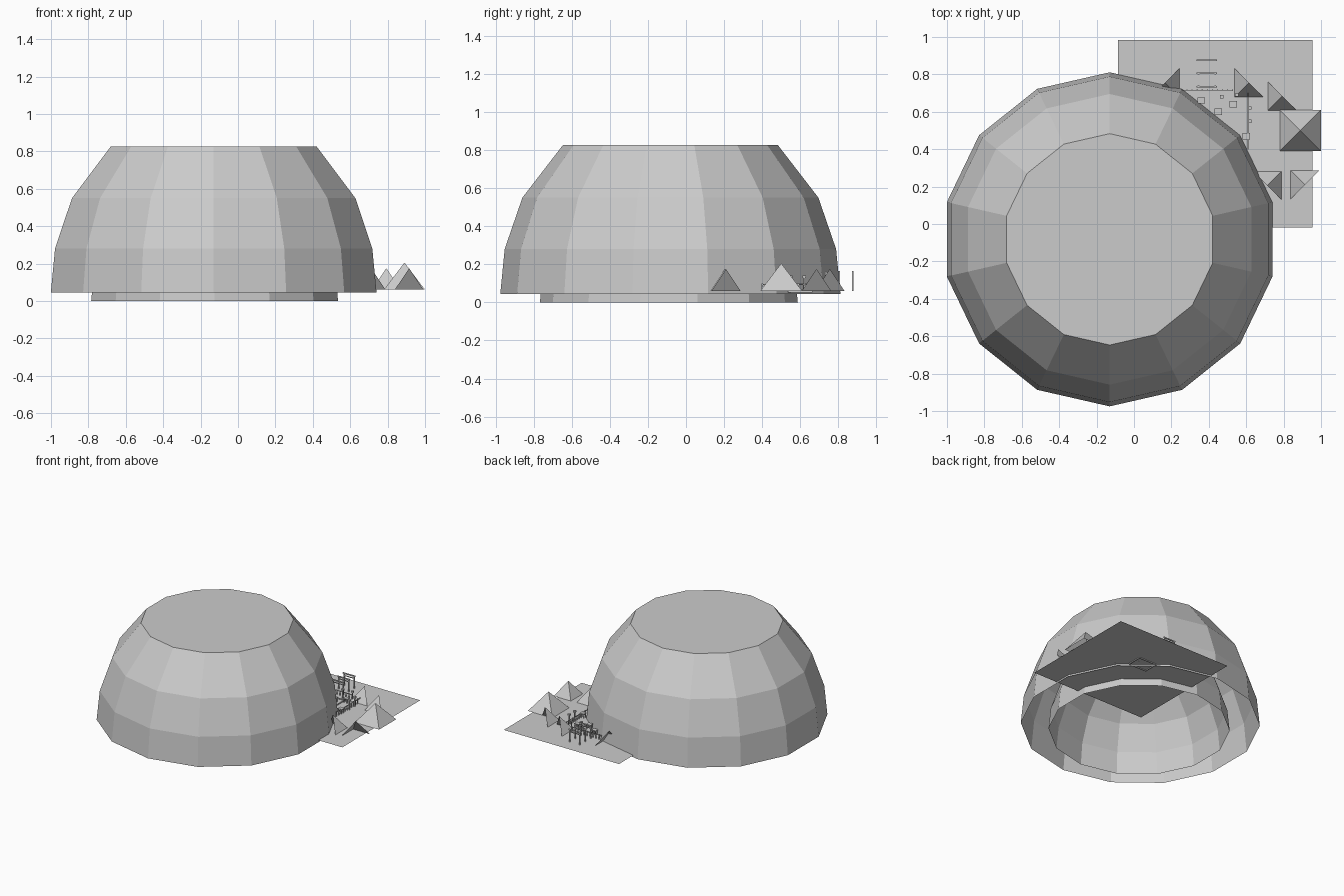
import bpy, bmesh, math
from mathutils import Matrix, Vector

cube = bpy.data.objects.get("Cube")
if cube:
    bpy.data.objects.remove(cube, do_unlink=True)

GREY = (0.6, 0.6, 0.6, 1)
grey = bpy.data.materials.new("plain grey")
grey.use_nodes = True
grey.diffuse_color = GREY
grey.node_tree.nodes["Principled BSDF"].inputs["Base Color"].default_value = GREY

GROUND = 0.06


def finish(name, bm):
    mesh = bpy.data.meshes.new(name)
    bm.to_mesh(mesh)
    bm.free()
    mesh.materials.append(grey)
    ob = bpy.data.objects.new(name, mesh)
    bpy.context.collection.objects.link(ob)
    return ob


def dome(name, centre, profile, sides=14):
    """Open-bottomed faceted shell with a flat cap."""
    bm = bmesh.new()
    rings = []
    for r, z in profile:
        ring = []
        for i in range(sides):
            a = math.tau * i / sides
            ring.append(bm.verts.new((centre[0] + r * math.sin(a),
                                      centre[1] + r * math.cos(a), z)))
        rings.append(ring)
    for low, high in zip(rings, rings[1:]):
        for i in range(sides):
            j = (i + 1) % sides
            bm.faces.new((low[j], low[i], high[i], high[j]))
    bm.faces.new(list(reversed(rings[-1])))
    return finish(name, bm)


def pyramid(name, x, y, half, height, corner=None):
    """Four-sided tent, or only the two sides that meet at one corner."""
    bm = bmesh.new()
    signs = [(-1, -1), (1, -1), (1, 1), (-1, 1)]
    base = [bm.verts.new((x + half * sx, y + half * sy, GROUND)) for sx, sy in signs]
    apex = bm.verts.new((x, y, GROUND + height))
    for i in range(4):
        j = (i + 1) % 4
        if corner is None or corner in (signs[i], signs[j]):
            bm.faces.new((base[i], base[j], apex))
    bmesh.ops.delete(bm, geom=[v for v in bm.verts if not v.link_faces], context='VERTS')
    return finish(name, bm)


def boxes(name, items):
    """One object made of boxes given as centre and size."""
    bm = bmesh.new()
    for centre, size in items:
        m = Matrix.Translation(Vector(centre)) @ Matrix.Diagonal((*size, 1))
        bmesh.ops.create_cube(bm, size=1, matrix=m)
    return finish(name, bm)


# Outer and inner domes
profile = [(0.893, 0.045), (0.87, 0.28), (0.777, 0.55), (0.565, 0.825)]
dome("outer_dome", (-0.13, -0.082), profile)
k = 0.758
dome("inner_dome", (-0.125, -0.09), [(r * k, (z - 0.045) * k) for r, z in profile])

# Ground sheet
bm = bmesh.new()
bm.faces.new([bm.verts.new((x, y, GROUND)) for x, y in
              ((-0.085, -0.02), (0.955, -0.02), (0.955, 0.985), (-0.085, 0.985))])
finish("ground_sheet", bm)

# Tents
pyramid("large_tent", 0.89, 0.5, 0.11, 0.145)
tents = [(0.615, 0.755, (-1, -1)), (0.793, 0.685, (-1, -1)), (0.165, 0.755, (1, -1)),
         (0.712, 0.205, (1, 1)), (0.915, 0.21, (-1, 1))]
for n, (x, y, corner) in enumerate(tents, 1):
    pyramid(f"small_tent_{n}", x, y, 0.077, 0.115, corner)

# Gate frames in a row
for n, y in enumerate((0.875, 0.805, 0.735), 1):
    parts = [((0.39 + s * 0.045, y, GROUND + 0.05), (0.009, 0.009, 0.1)) for s in (-1, 1)]
    parts.append(((0.39, y, GROUND + 0.1), (0.11, 0.008, 0.009)))
    parts.append(((0.39, y, GROUND + 0.082), (0.09, 0.006, 0.006)))
    boxes(f"gate_frame_{n}", parts)

# Fence along two sides of the yard
fence = []
for i in range(12):
    t = i * 0.027
    fence.append(((0.23 + t, 0.715, GROUND + 0.02), (0.006, 0.006, 0.04)))
    fence.append(((0.61, 0.4 + t, GROUND + 0.02), (0.006, 0.006, 0.04)))
fence.append(((0.38, 0.715, GROUND + 0.034), (0.3, 0.004, 0.005)))
fence.append(((0.61, 0.55, GROUND + 0.034), (0.004, 0.3, 0.005)))
boxes("yard_fence", fence)

# Benches and tables
for n, (x, y) in enumerate(((0.45, 0.6), (0.53, 0.64), (0.6, 0.47), (0.36, 0.66)), 1):
    top = GROUND + 0.035
    parts = [((x, y, top), (0.04, 0.034, 0.006))]
    for sx in (-1, 1):
        for sy in (-1, 1):
            parts.append(((x + sx * 0.015, y + sy * 0.012, GROUND + 0.017),
                          (0.005, 0.005, 0.035)))
    boxes(f"table_{n}", parts)

# Posts with small heads
for n, (x, y) in enumerate(((0.55, 0.69), (0.62, 0.62), (0.62, 0.55), (0.47, 0.68)), 1):
    boxes(f"lamp_post_{n}", [((x, y, GROUND + 0.035), (0.007, 0.007, 0.07)),
                             ((x, y, GROUND + 0.075), (0.018, 0.018, 0.014))])

# Low kerb that shows under the ground sheet
boxes("kerb", [((0.42, 0.6 + s * 0.06, GROUND), (0.16, 0.008, 0.014)) for s in (-1, 1)]
      + [((0.42 + s * 0.08, 0.6, GROUND), (0.008, 0.12, 0.014)) for s in (-1, 1)])
